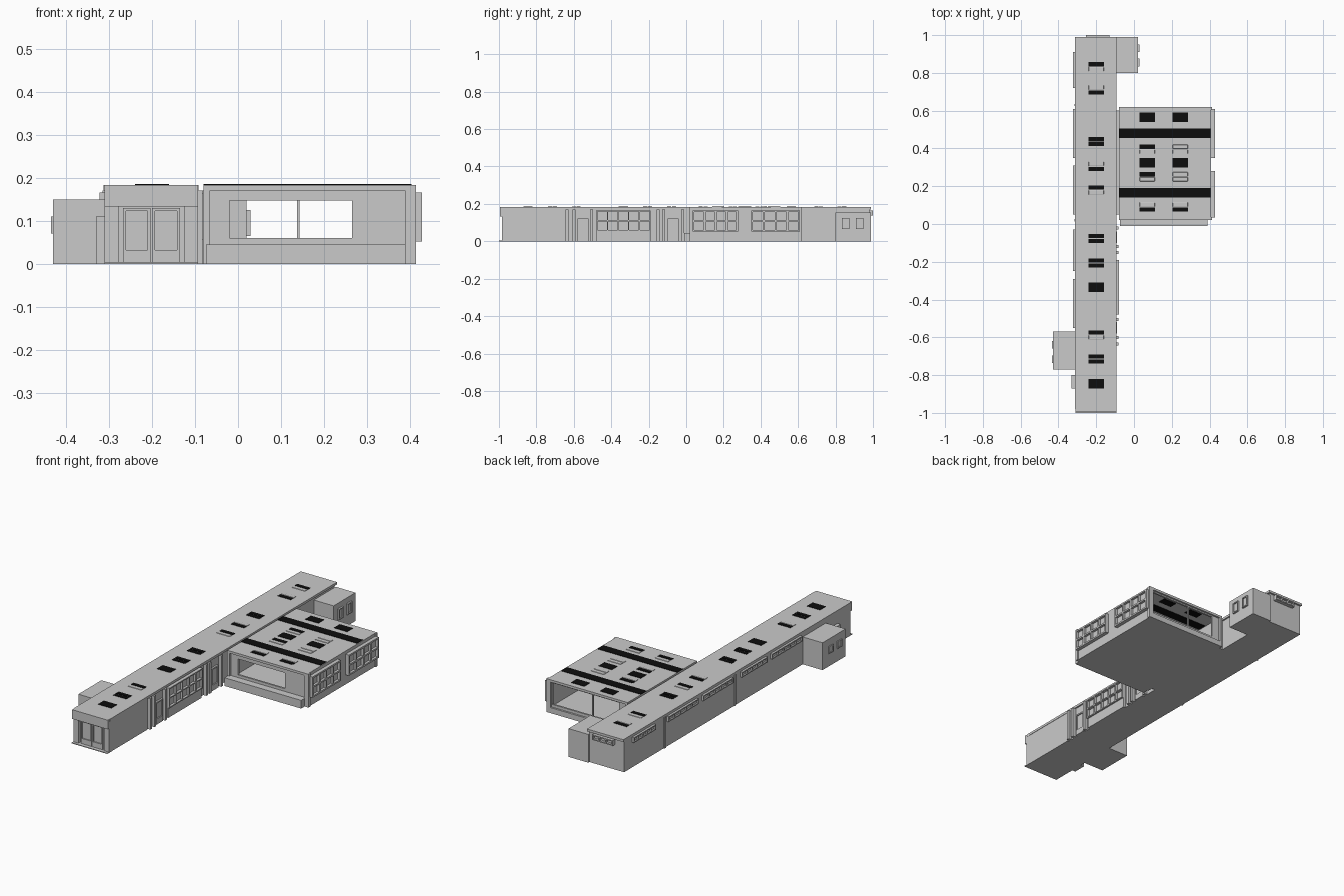
import bpy
import bmesh
from mathutils import Vector

default_cube = bpy.data.objects.get("Cube")
if default_cube:
    bpy.data.objects.remove(default_cube, do_unlink=True)


def material(name, level):
    mat = bpy.data.materials.new(name)
    mat.use_nodes = True
    colour = (level, level, level, 1)
    mat.diffuse_color = colour
    mat.node_tree.nodes["Principled BSDF"].inputs["Base Color"].default_value = colour
    return mat


grey = material("plain_grey", 0.59)
black = material("black_glazing", 0.004)


def finish(name, bm, mat=grey):
    bmesh.ops.recalc_face_normals(bm, faces=bm.faces)
    mesh = bpy.data.meshes.new(name)
    bm.to_mesh(mesh)
    bm.free()
    mesh.materials.append(mat)
    obj = bpy.data.objects.new(name, mesh)
    bpy.context.scene.collection.objects.link(obj)
    return obj


def add_box(bm, xs, ys, zs):
    low = Vector((min(xs), min(ys), min(zs)))
    high = Vector((max(xs), max(ys), max(zs)))
    verts = bmesh.ops.create_cube(bm, size=1)["verts"]
    for v in verts:
        v.co = Vector([(a + b) / 2 + c * (b - a) for a, b, c in zip(low, high, v.co)])


def box(name, xs, ys, zs, mat=grey):
    bm = bmesh.new()
    add_box(bm, xs, ys, zs)
    return finish(name, bm, mat)


def wall_box(bm, axis, plane, side, along, out, zs):
    """Box on a wall: 'along' runs with the wall, 'out' stands off it."""
    depth = (plane + side * out[0], plane + side * out[1])
    if axis == "x":
        add_box(bm, depth, along, zs)
    else:
        add_box(bm, along, depth, zs)


def window(name, axis, plane, side, along, zs, columns, rows=1, bar=0.006, out=0.012):
    """Glazing plate with a grid of frame bars standing off the wall."""
    bm = bmesh.new()
    wall_box(bm, axis, plane, side, along, (-bar, out / 3), zs)
    for i in range(columns + 1):
        u = along[0] + (along[1] - along[0] - bar) * i / columns
        wall_box(bm, axis, plane, side, (u, u + bar), (0, out), zs)
    for i in range(rows + 1):
        z = zs[0] + (zs[1] - zs[0] - bar) * i / rows
        wall_box(bm, axis, plane, side, along, (0, out), (z, z + bar))
    return finish(name, bm)


def door(name, axis, plane, side, along, top):
    """Frame, leaf with raised panel, and kick plate."""
    bm = bmesh.new()
    edge = 0.007
    a, b = along
    wall_box(bm, axis, plane, side, (a, b), (0, 0.004), (0, top))
    wall_box(bm, axis, plane, side, (a, a + edge), (0, 0.01), (0, top))
    wall_box(bm, axis, plane, side, (b - edge, b), (0, 0.01), (0, top))
    wall_box(bm, axis, plane, side, (a, b), (0, 0.01), (top - edge, top))
    wall_box(bm, axis, plane, side, (a, b), (0, 0.01), (0, top / 4))
    return finish(name, bm)


def opening_wall(name, xs, ys, zs, hole_x, hole_z):
    """Wall built from four pieces round a rectangular opening."""
    bm = bmesh.new()
    add_box(bm, (xs[0], hole_x[0]), ys, zs)
    add_box(bm, (hole_x[1], xs[1]), ys, zs)
    add_box(bm, hole_x, ys, (zs[0], hole_z[0]))
    add_box(bm, hole_x, ys, (hole_z[1], zs[1]))
    return finish(name, bm)


ROOF = 0.183
EAVE = 0.17
WEST, EAST = -0.31, -0.1
ON_ROOF = (ROOF, ROOF + 0.002)
ON_CEILING = (EAVE - 0.002, EAVE)


def skylight(x, y, kinds):
    """Whole black pane (s), or two halves: black pane (b) or plain lid (p)."""
    xs = (x - 0.04, x + 0.04)
    if kinds == "s":
        box("skylight_pane", xs, (y - 0.025, y + 0.025), ON_ROOF, black)
        return
    for i, kind in enumerate(kinds):
        mid = y + (0.5 - i) * 0.026
        ys = (mid - 0.011, mid + 0.011)
        if kind == "b":
            box("skylight_pane", xs, ys, ON_ROOF, black)
        else:
            lid = box("skylight_lid", xs, ys, (ROOF - 0.002, ROOF + 0.003))
            mod = lid.modifiers.new("rounded", "BEVEL")
            mod.width, mod.segments = 0.002, 2


# Long wing
box("wing_body", (WEST, EAST), (-0.97, 0.98), (0, EAVE))
box("wing_roof", (WEST - 0.003, EAST + 0.008), (-0.98, 0.99), (EAVE, ROOF))
box("entrance_canopy", (WEST, EAST + 0.007), (-0.995, -0.96), (0.133, ROOF))
box("entrance_step", (WEST, EAST + 0.007), (-1, -0.96), (0, 0.004))
for x in (WEST, EAST - 0.025):
    box("entrance_pier", (x, x + 0.032), (-0.985, -0.96), (0, 0.135))
for x in (-0.268, -0.2):
    door("entrance_door", "y", -0.97, -1, (x, x + 0.065), 0.13)

# West side of the wing: high windows, joints and a small lobby
for a, b in ((0.72, 0.91), (0.35, 0.61), (0.05, 0.31), (-0.25, -0.03), (-0.55, -0.29)):
    window("high_window", "x", WEST, -1, (a, b), (0.137, 0.166), 5)
for y in (0.63, 0.02):
    box("wall_joint", (WEST - 0.005, WEST), (y - 0.006, y + 0.006), (0, EAVE))
box("side_lobby", (WEST - 0.02, WEST), (-0.87, -0.8), (0, 0.11))
window("back_window", "y", 0.98, 1, (-0.255, -0.13), (0.137, 0.166), 3, out=0.02)

# East side of the wing: glazed bay, doors and posts
window("bay_glazing", "x", EAST, 1, (-0.48, -0.19), (0.055, 0.165), 5, 2, out=0.02)
box("bay_sill_wall", (EAST, EAST + 0.012), (-0.48, -0.19), (0, 0.055))
for a in (-0.58, -0.1):
    door("side_door", "x", EAST, 1, (a, a + 0.06), 0.122)
for y in (-0.635, -0.6, -0.505, -0.15, -0.12, -0.02):
    box("wall_post", (EAST, EAST + 0.018), (y - 0.008, y + 0.008), (0, EAVE))
box("plain_side_panel", (EAST, EAST + 0.006), (-0.97, -0.65), (0, EAVE))

# Annexes with their small windows
box("west_annex", (-0.43, WEST), (-0.77, -0.57), (0, 0.15))
box("east_annex", (EAST, 0.02), (0.8, 0.99), (0, 0.155))
for offset in (0.035, 0.11):
    y = 0.8 + offset
    window("east_annex_window", "x", 0.02, 1, (y, y + 0.04), (0.065, 0.125), 1, out=0.009)
    y = -0.77 + offset
    window("west_annex_window", "x", -0.43, -1, (y, y + 0.04), (0.07, 0.11), 1, out=0.005)

# Hall shell
HALL_X = (-0.08, 0.408)
HALL_Y = (0.02, 0.62)
box("hall_floor", HALL_X, HALL_Y, (0, 0.03))
box("hall_roof", HALL_X, HALL_Y, (EAVE, ROOF))
box("hall_west_wall", (HALL_X[0], HALL_X[0] + 0.015), HALL_Y, (0, EAVE))
box("hall_east_wall", (HALL_X[1] - 0.015, HALL_X[1]), HALL_Y, (0, EAVE))
box("hall_link", (EAST, HALL_X[0]), (0.05, 0.6), (0, EAVE))
opening_wall("hall_front_wall", (-0.075, 0.4), (0.03, 0.04), (0, EAVE),
             (-0.02, 0.265), (0.06, 0.147))
opening_wall("hall_back_wall", (-0.075, 0.4), (0.6, 0.61), (0, EAVE),
             (-0.02, 0.385), (0.045, 0.163))
box("back_mullion", (0.137, 0.143), (0.6, 0.61), (0.045, 0.163))
box("front_plinth", (-0.075, 0.39), (-0.01, 0.03), (0, 0.045))

# Hall corner posts and east windows
for y in (HALL_Y[0] + 0.004, HALL_Y[1] - 0.012):
    box("corner_post", (HALL_X[1] - 0.02, HALL_X[1] + 0.006), (y - 0.004, y + 0.012), (0, ROOF))
for a, b in ((0.035, 0.28), (0.35, 0.61)):
    window("hall_window", "x", HALL_X[1], 1, (a, b), (0.052, 0.166), 4, 2, 0.009, 0.02)

# Black glazed strips across the hall, above the roof and on the ceiling
for y in (0.165, 0.48):
    ys = (y - 0.025, y + 0.025)
    box("roof_strip", (HALL_X[0], HALL_X[1] - 0.004), ys, ON_ROOF, black)
    box("ceiling_strip", (-0.06, 0.39), ys, ON_CEILING, black)

# Skylights
for y, kinds in ((0.833, "bp"), (0.71, "pb"), (0.436, "bb"), (0.305, "pb"), (0.18, "bp"),
                 (-0.077, "bb"), (-0.207, "bb"), (-0.335, "s"), (-0.587, "bp"),
                 (-0.715, "bb"), (-0.845, "s")):
    skylight(-0.2, y, kinds)
for y, left, right in ((0.564, "s", "s"), (0.396, "bp", "pp"), (0.325, "s", "s"),
                       (0.25, "bp", "pp"), (0.09, "pb", "pb")):
    for x, kinds in ((0.07, left), (0.245, right)):
        skylight(x, y, kinds)
        box("ceiling_pane", (x - 0.04, x + 0.04), (y - 0.022, y + 0.022), ON_CEILING, black)
